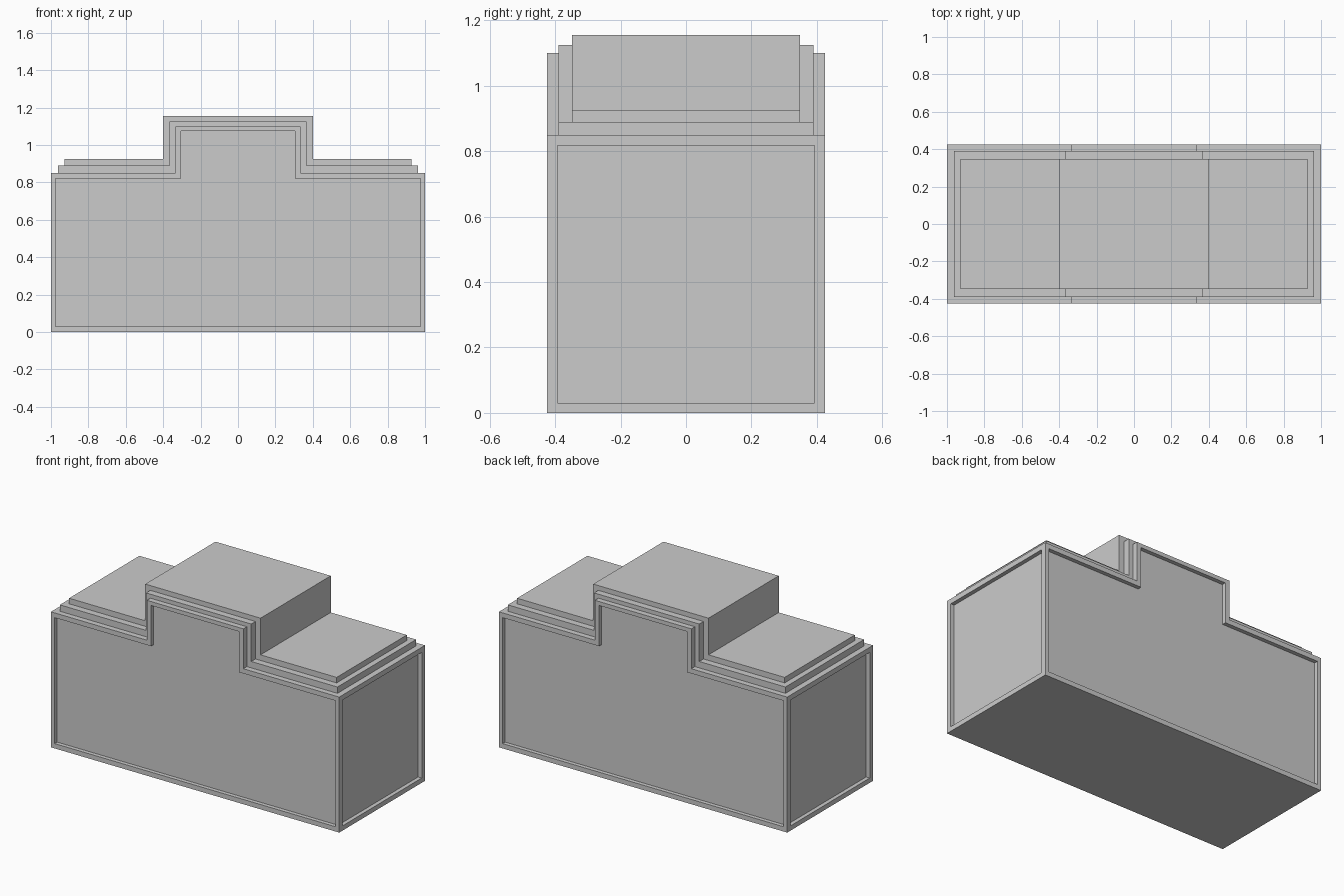
import bpy, bmesh

if "Cube" in bpy.data.objects:
    bpy.data.objects.remove(bpy.data.objects["Cube"])


def prism(name, outline, y0, y1):
    """Extrude an x/z outline from y0 to y1."""
    bm = bmesh.new()
    face = bm.faces.new([bm.verts.new((x, y0, z)) for x, z in outline])
    ext = bmesh.ops.extrude_face_region(bm, geom=[face])
    verts = [v for v in ext["geom"] if isinstance(v, bmesh.types.BMVert)]
    bmesh.ops.translate(bm, verts=verts, vec=(0, y1 - y0, 0))
    bmesh.ops.recalc_face_normals(bm, faces=bm.faces)
    mesh = bpy.data.meshes.new(name)
    bm.to_mesh(mesh)
    bm.free()
    obj = bpy.data.objects.new(name, mesh)
    bpy.context.collection.objects.link(obj)
    return obj


def stepped(half, shoulder, neck, top, bottom):
    """Mirrored outline: wide body with a raised centre block."""
    right = [(half, bottom), (half, shoulder), (neck, shoulder), (neck, top)]
    return right + [(-x, z) for x, z in reversed(right)]


def combine(target, tool, operation):
    mod = target.modifiers.new(operation.title(), "BOOLEAN")
    mod.operation, mod.solver, mod.object = operation, "EXACT", tool
    bpy.context.view_layer.objects.active = target
    bpy.ops.object.modifier_apply(modifier=mod.name)
    bpy.data.objects.remove(tool)


# Outer shell, then two thinner nested tiers that step up and inward
body = prism("stepped_body", stepped(1.0, 0.85, 0.335, 1.10, 0), -0.425, 0.425)
for half, shoulder, neck, top, depth in [(0.963, 0.89, 0.365, 1.125, 0.39),
                                         (0.928, 0.925, 0.40, 1.155, 0.348)]:
    tier = prism("tier", stepped(half, shoulder, neck, top, 0.1), -depth, depth)
    combine(body, tier, "UNION")

# Recessed panels on front, back and both ends
RECESS = 0.025
for s in (-1, 1):
    panel = prism("panel_cutter", stepped(0.975, 0.82, 0.306, 1.075, 0.03),
                  s * (0.425 - RECESS), s * 0.5)
    combine(body, panel, "DIFFERENCE")
    x0, x1 = s * (1 - RECESS), s * 1.1
    end = prism("end_cutter", [(x0, 0.03), (x1, 0.03), (x1, 0.818), (x0, 0.818)],
                -0.393, 0.393)
    combine(body, end, "DIFFERENCE")
